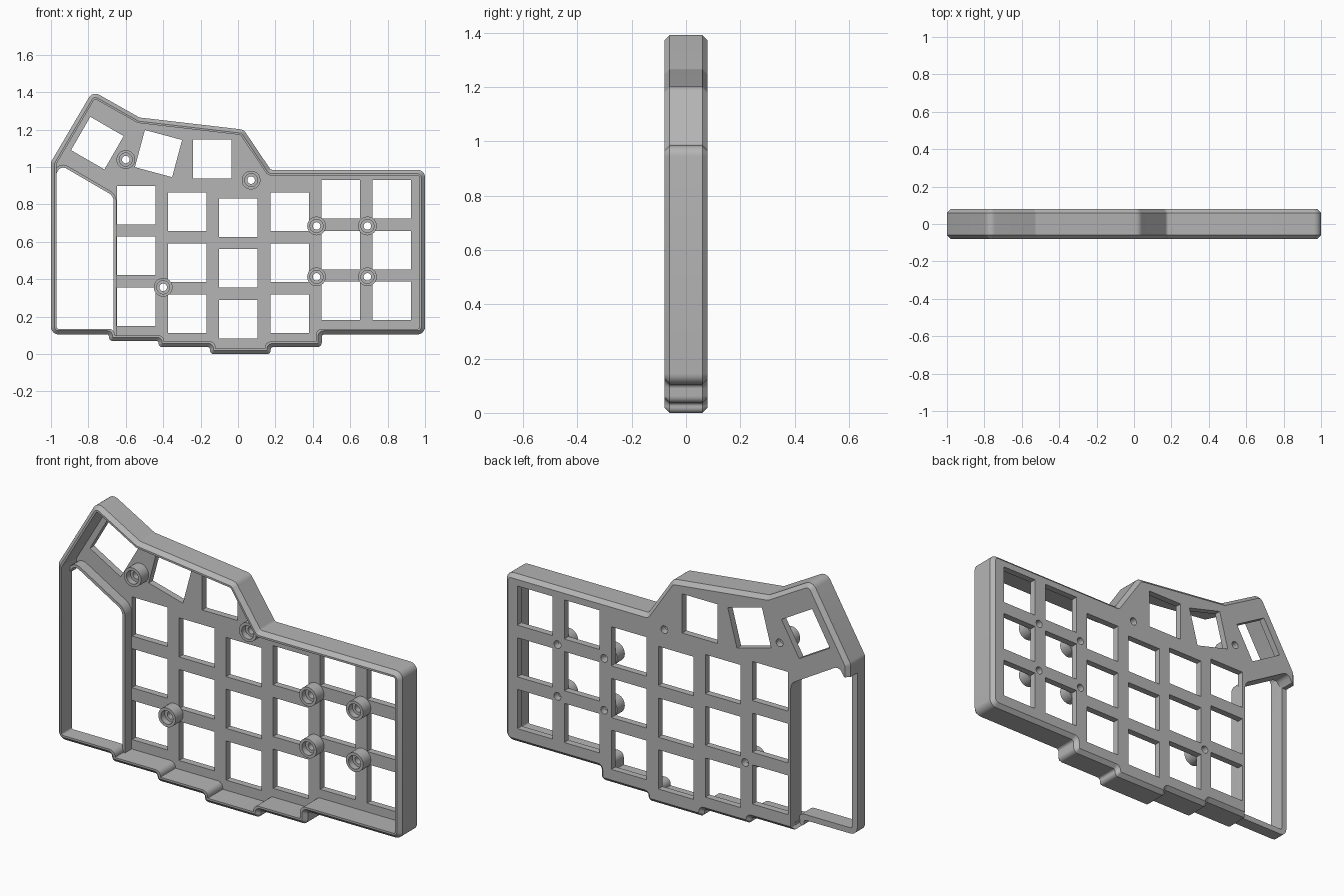
import bpy, bmesh, math
from mathutils import Vector, Matrix

if "Cube" in bpy.data.objects:
    bpy.data.objects.remove(bpy.data.objects["Cube"])

STEPS = 6      # segments per rounded corner
WALL = 0.03
BEVEL = 0.02
BACK, FRONT, FLOOR = 0.08, -0.08, 0.045

grey = bpy.data.materials.new("plain_grey")
grey.use_nodes = True
grey.diffuse_color = (0.46, 0.46, 0.46, 1)
grey.node_tree.nodes["Principled BSDF"].inputs["Base Color"].default_value = (0.46, 0.46, 0.46, 1)


def rounded(corners, inset=0.0):
    """Clockwise (x, z, radius) corners -> inset outline with filleted corners."""
    pts = [Vector(c[:2]) for c in corners]
    count, out = len(pts), []
    for i, p in enumerate(pts):
        u = (p - pts[i - 1]).normalized()
        v = (pts[(i + 1) % count] - p).normalized()
        turn = math.atan2(u.x * v.y - u.y * v.x, u.dot(v))
        inward = Vector((u.y, -u.x)) + Vector((v.y, -v.x))
        p = p + inward * (inset / (1 + u.dot(v)))
        r = corners[i][2]
        r = max(r - inset, 0.003) if turn < 0 else max(min(r + inset, 0.03), 0.003)
        centre = p + (v - u).normalized() * r / math.cos(turn / 2)
        arm = p - u * r * math.tan(abs(turn) / 2) - centre
        out += [centre + Matrix.Rotation(turn * k / STEPS, 2) @ arm for k in range(STEPS + 1)]
    return out


def loft(bm, loops):
    """Solid through (y, outline) loops, capped at both ends."""
    rings = [[bm.verts.new((p[0], y, p[1])) for p in pts] for y, pts in loops]
    n = len(rings[0])
    for a, b in zip(rings, rings[1:]):
        for i in range(n):
            bm.faces.new((a[i], a[(i + 1) % n], b[(i + 1) % n], b[i]))
    bm.faces.new(rings[0])
    bm.faces.new(rings[-1])


def finish(name, bm):
    bmesh.ops.recalc_face_normals(bm, faces=bm.faces)
    mesh = bpy.data.meshes.new(name)
    bm.to_mesh(mesh)
    bm.free()
    mesh.materials.append(grey)
    obj = bpy.data.objects.new(name, mesh)
    bpy.context.collection.objects.link(obj)
    return obj


def solid(name, *lofts):
    bm = bmesh.new()
    for loops in lofts:
        loft(bm, loops)
    return finish(name, bm)


def cut(target, cutter):
    cutter.hide_render = True
    mod = target.modifiers.new("cut", 'BOOLEAN')
    mod.operation, mod.solver, mod.object = 'DIFFERENCE', 'EXACT', cutter
    bpy.context.view_layer.objects.active = target
    bpy.ops.object.modifier_apply(modifier=mod.name)
    bpy.data.objects.remove(cutter)


# Outer case outline, clockwise from the lower left
outline = [(-1, .105, .04), (-1, 1.027, .04), (-.777, 1.406, .04), (-.527, 1.265, .02),
           (.03, 1.2, .04), (.175, .985, .02), (1, .985, .04), (1, .105, .04),
           (.448, .105, .015), (.448, .037, .025), (.175, .037, .012), (.175, 0, .02),
           (-.15, 0, .02), (-.15, .037, .012), (-.425, .037, .02), (-.425, .07, .012),
           (-.69, .07, .02), (-.69, .105, .012)]

edge, bevelled = rounded(outline), rounded(outline, BEVEL)
case = solid("keyboard_case", [(FRONT, bevelled), (FRONT + BEVEL, edge),
                               (BACK - BEVEL, edge), (BACK, bevelled)])
inner = rounded(outline, WALL)
cut(case, solid("cavity_cutter", [(-.2, inner), (FLOOR, inner)]))

# Lowered open bay on the outer side
bay = rounded([(-1.1, -.1, 0), (-1.1, .96, 0), (-.975, .96, 0), (-.945, 1.008, .03),
               (-.665, .845, .05), (-.665, .085, 0), (-.69, .06, 0), (-.69, -.1, 0)])
cut(case, solid("bay_cutter", [(.005, bay), (.2, bay)]))


# Switch openings: three per column, plus three turned thumb openings
def square(x, z, degrees=0):
    h = 0.103
    turn = Matrix.Rotation(math.radians(degrees), 2)
    pts = [turn @ Vector(c) + Vector((x, z)) for c in ((-h, -h), (-h, h), (h, h), (h, -h))]
    return [(FLOOR - .02, pts), (.2, pts)]


column_tops = [.797, .76, .73, .76, .828, .828]
openings = [square(-.545 + .2735 * i, top - .272 * row)
            for i, top in enumerate(column_tops) for row in range(3)]
openings += [square(-.137, 1.043), square(-.425, 1.072, -15), square(-.752, 1.128, -30)]
cut(case, solid("switch_cutter", *openings))

# Screw holes through the plate
bosses = [(-.6, 1.04), (.07, .93), (-.4, .357)] + [(x, z) for x in (.42, .692) for z in (.413, .685)]


def circle(x, z, r, n=32):
    return [(x + r * math.cos(math.tau * k / n), z + r * math.sin(math.tau * k / n)) for k in range(n)]


cut(case, solid("screw_cutter", *[[(FLOOR - .02, circle(x, z, .02)), (.2, circle(x, z, .02))]
                                  for x, z in bosses]))

# Thin lip along the bay
path = [(-.975, .1, 0), (-.975, .96, 0), (-.945, 1.008, .03), (-.665, .845, .05), (-.665, .1, 0)]
near = rounded(path)[STEPS + 1:]
far = rounded(path, -.015)[STEPS + 1:]
band = near + far[::-1]
lip = solid("bay_lip", [(-.01, band), (FLOOR + .005, band)])

# Counterbored screw bosses
profile = [(.02, .044), (.05, .044), (.05, -.02), (.035, -.02), (.035, .012), (.02, .012)]
parts = [case, lip]
for number, (x, z) in enumerate(bosses, 1):
    bm = bmesh.new()
    rings = [[bm.verts.new((px, y, pz)) for px, pz in circle(x, z, r)] for r, y in profile]
    for a, b in zip(rings, rings[1:] + rings[:1]):
        for i in range(len(a)):
            j = (i + 1) % len(a)
            bm.faces.new((a[i], a[j], b[j], b[i]))
    parts.append(finish(f"screw_boss_{number}", bm))

# Smooth rounded corners, crisp edges
bpy.ops.object.select_all(action='DESELECT')
for part in parts:
    part.select_set(True)
bpy.context.view_layer.objects.active = case
bpy.ops.object.shade_smooth_by_angle(angle=math.radians(30))
